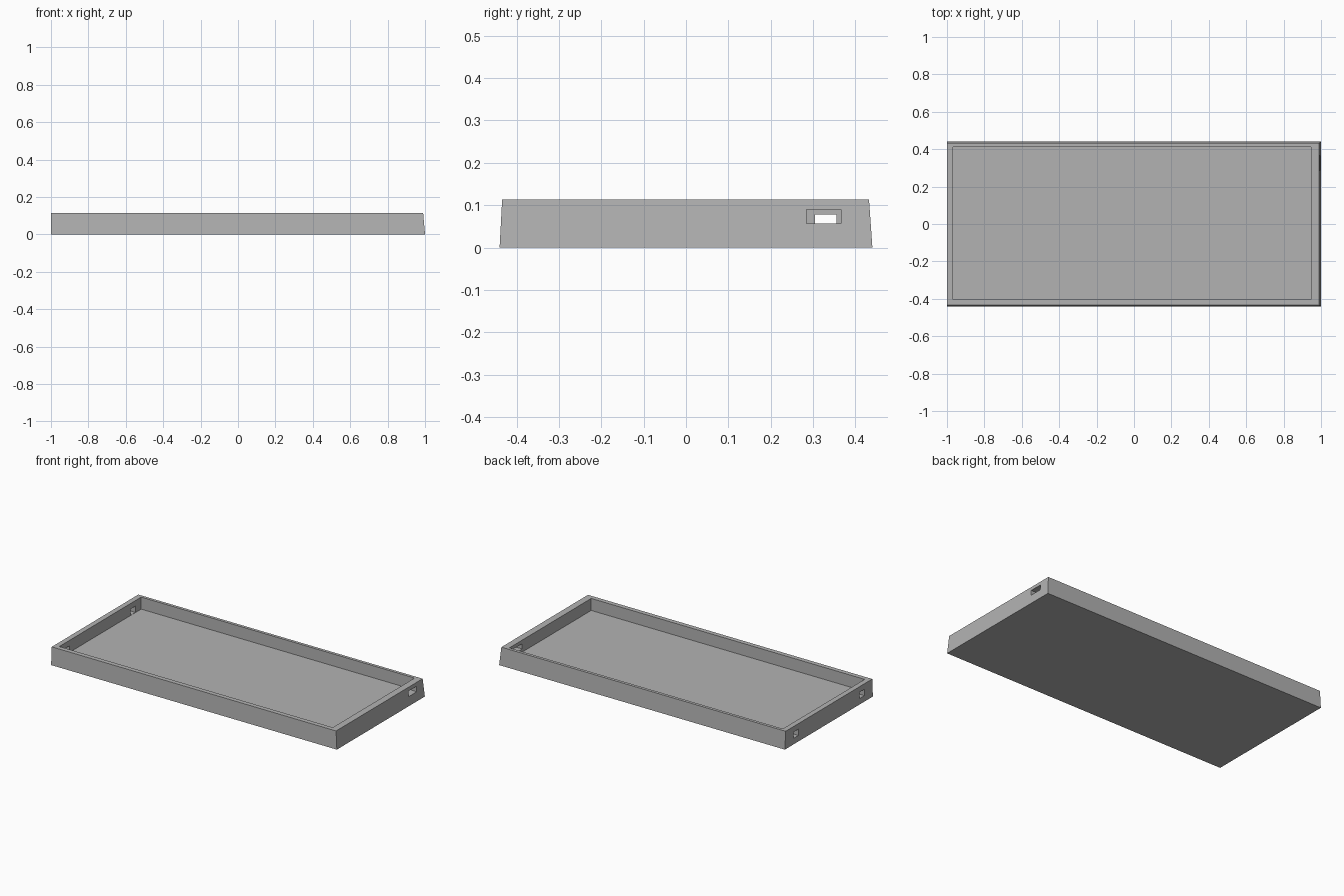
import bpy
import bmesh

if "Cube" in bpy.data.objects:
    bpy.data.objects.remove(bpy.data.objects["Cube"], do_unlink=True)

# Plain grey for the whole tray
grey = bpy.data.materials.new("plain grey")
grey.use_nodes = True
colour = (0.45, 0.45, 0.45, 1.0)
grey.diffuse_color = colour
grey.node_tree.nodes["Principled BSDF"].inputs["Base Color"].default_value = colour


def block(name, x, y, z, top_x=None, top_y=None):
    """Box between the given ranges; the top may have its own ranges."""
    bm = bmesh.new()
    bmesh.ops.create_cube(bm, size=2)
    for v in bm.verts:
        upper = v.co.z > 0
        rx = top_x if upper and top_x else x
        ry = top_y if upper and top_y else y
        v.co = (rx[v.co.x > 0], ry[v.co.y > 0], z[upper])
    mesh = bpy.data.meshes.new(name)
    bm.to_mesh(mesh)
    bm.free()
    mesh.materials.append(grey)
    obj = bpy.data.objects.new(name, mesh)
    bpy.context.collection.objects.link(obj)
    return obj


def cut(target, cutter):
    """Subtract the cutter from the target and remove it."""
    cutter.hide_render = True
    mod = target.modifiers.new("cut", "BOOLEAN")
    mod.operation = "DIFFERENCE"
    mod.solver = "EXACT"
    mod.object = cutter
    bpy.context.view_layer.objects.active = target
    bpy.ops.object.modifier_apply(modifier=mod.name)
    bpy.data.objects.remove(cutter, do_unlink=True)


# Tray body, drafted on three sides
tray = block("tray", (-1, 1), (-0.44, 0.44), (0, 0.113),
             top_x=(-1, 0.99), top_y=(-0.434, 0.432))

# Open interior above the floor
cut(tray, block("interior", (-0.967, 0.947), (-0.405, 0.413), (0.037, 0.2)))

# Wide slot through the left end wall
cut(tray, block("wide_slot", (0.9, 1.1), (0.285, 0.366), (0.057, 0.09)))

# Two small openings through the right end wall
for side in (-1, 1):
    y = side * 0.33
    cut(tray, block("small_opening", (-1.1, -0.9),
                    (y - 0.025, y + 0.025), (0.038, 0.078)))
